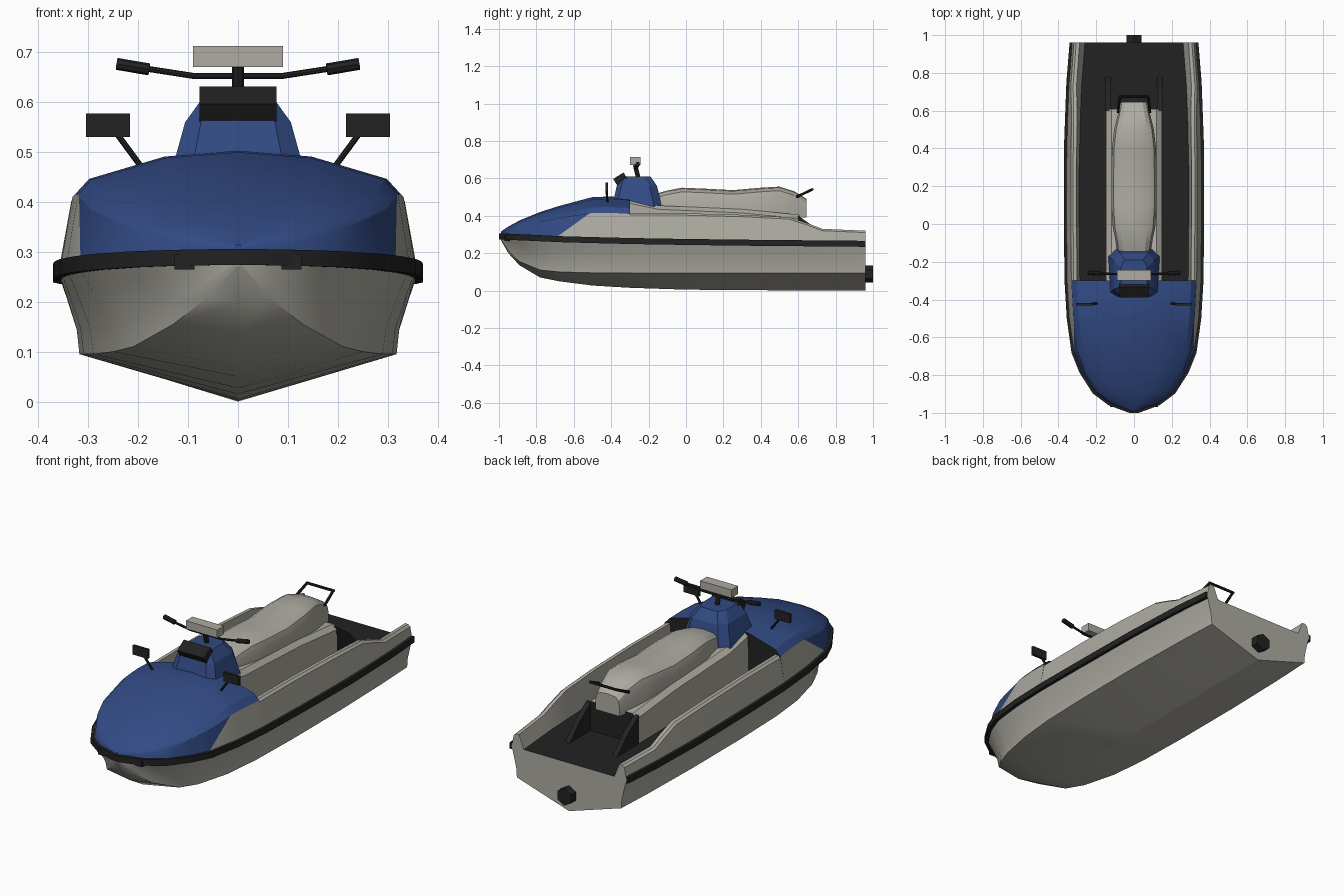
import bpy, bmesh, math
from mathutils import Vector

cube = bpy.data.objects.get("Cube")
if cube:
    bpy.data.objects.remove(cube, do_unlink=True)


def material(name, rgb):
    m = bpy.data.materials.new(name)
    m.use_nodes = True
    m.diffuse_color = (*rgb, 1)
    m.node_tree.nodes["Principled BSDF"].inputs["Base Color"].default_value = (*rgb, 1)
    return m


GREY = material("warm grey", (.42, .41, .36))
BLUE = material("deep blue", (.032, .07, .235))
DARK = material("black rubber", (.016, .016, .016))


def finish(name, bm, mats, rule=None, smooth=True):
    """Turn a bmesh into an object, choosing face materials by a rule."""
    bmesh.ops.recalc_face_normals(bm, faces=bm.faces)
    bm.normal_update()
    for f in bm.faces:
        f.material_index = rule(f) if rule else 0
    mesh = bpy.data.meshes.new(name)
    bm.to_mesh(mesh)
    bm.free()
    for m in mats:
        mesh.materials.append(m)
    ob = bpy.data.objects.new(name, mesh)
    bpy.context.collection.objects.link(ob)
    if smooth:
        bpy.ops.object.select_all(action='DESELECT')
        ob.select_set(True)
        bpy.context.view_layer.objects.active = ob
        bpy.ops.object.shade_smooth_by_angle(angle=math.radians(28))
    return ob


def skin(rings):
    """Bridge closed rings of points and cap both ends."""
    bm = bmesh.new()
    rows = [[bm.verts.new(p) for p in r] for r in rings]
    n = len(rows[0])
    for a, b in zip(rows, rows[1:]):
        for i in range(n):
            j = (i + 1) % n
            bm.faces.new((a[i], a[j], b[j], b[i]))
    bm.faces.new(rows[0])
    bm.faces.new(rows[-1])
    return bm


def mirrored(y, half):
    """Full section from the +x half, listed from side to centre line."""
    other = [(-x, z) for x, z in reversed(half) if x > 0]
    return [(x, y, z) for x, z in half + other]


def lerp(table, y):
    for a, b in zip(table, table[1:]):
        if y <= b[0]:
            t = (y - a[0]) / (b[0] - a[0])
            return [p + (q - p) * t for p, q in zip(a, b)][1:]
    return list(table[-1][1:])


def box(name, centre, size, mat, tilt=0):
    bm = bmesh.new()
    bmesh.ops.create_cube(bm, size=1)
    bmesh.ops.scale(bm, vec=size, verts=bm.verts)
    ob = finish(name, bm, [mat], smooth=False)
    ob.location = centre
    ob.rotation_euler.x = math.radians(tilt)


def rod(name, p, q, r, mat=DARK, sides=8):
    p, q = Vector(p), Vector(q)
    bm = bmesh.new()
    bmesh.ops.create_cone(bm, cap_ends=True, segments=sides, radius1=r,
                          radius2=r, depth=(q - p).length)
    ob = finish(name, bm, [mat])
    ob.location = (p + q) / 2
    ob.rotation_mode = 'QUATERNION'
    ob.rotation_quaternion = (q - p).to_track_quat('Z', 'Y')


# Hull stations: y, keel z, chine x, chine z, gunwale x, gunwale z
HULL = [(-.99, .27, .005, .275, .01, .29), (-.95, .2, .06, .21, .13, .288),
        (-.89, .135, .13, .155, .21, .285), (-.78, .07, .21, .11, .28, .28),
        (-.68, .05, .25, .1, .32, .275), (-.5, .027, .29, .095, .345, .27),
        (-.3, .015, .31, .095, .357, .265), (0, .005, .318, .095, .36, .26),
        (.4, .002, .318, .095, .36, .255), (.75, 0, .31, .095, .347, .252),
        (.96, 0, .3, .095, .33, .25)]

# Hull, with the flat deck in rubber
rings = []
for y, keel, cx, cz, gx, gz in HULL:
    side = [(cx + (gx - cx) * u, cz + (gz - cz) * v)
            for u, v in ((1, 1), (.6, .7), (.12, .3), (0, 0))]
    rings.append(mirrored(y, side + [(0, keel)]))
finish("hull", skin(rings), [GREY, DARK], lambda f: int(f.normal.z > .8))

# Rubber bumper swept around the gunwale
path = [Vector((s[4], s[0], s[5])) for s in reversed(HULL)]
path[-1].x = .02
path += [Vector((-p.x, p.y, p.z)) for p in reversed(path)]
rings = []
for i, p in enumerate(path):
    t = path[min(i + 1, len(path) - 1)] - path[max(i - 1, 0)]
    out = Vector((-t.y, t.x, 0)).normalized()
    rings.append([p + out * o + Vector((0, 0, h)) for o, h in
                  ((-.015, -.016), (.011, -.016), (.011, .016), (-.015, .016))])
finish("bumper", skin(rings), [DARK])

# Hood: blue shell with grey cheeks behind a slanted cut
TOP = [(-.99, .315), (-.95, .342), (-.89, .375), (-.78, .42), (-.68, .452),
       (-.5, .5), (-.4, .503), (-.3, .495)]
rings = []
for y, top in TOP:
    gx, gz = lerp(HULL, y)[3:]
    rings.append(mirrored(y, [(gx * u, gz + (top - gz) * v) for u, v in
                 ((1, 0), (.93, .63), (.85, .76), (.42, .95), (0, 1))]))
bm = skin(rings)
cut, slope = Vector((0, -.7, .28)), Vector((0, .13, -.18))
bmesh.ops.bisect_plane(bm, geom=bm.verts[:] + bm.edges[:] + bm.faces[:],
                       plane_co=cut, plane_no=slope)


def hood_colour(f):
    if f.normal.y > .9:
        return 2
    behind = (f.calc_center_median() - cut).dot(slope) > 0
    return int(behind and abs(f.normal.x) > .85)


finish("hood", bm, [BLUE, GREY, DARK], hood_colour)

# Side rails beside the footwells
RAIL = [(-.3, .413), (0, .413), (.3, .405), (.55, .392), (.65, .36), (.73, .33),
        (.96, .32)]
for s, label in ((1, "left"), (-1, "right")):
    rings = []
    for y, top in RAIL:
        gx, gz = lerp(HULL, y)[3:]
        tx = gx - (top - gz) * .17
        rings.append([(s * x, y, z) for x, z in
                      ((gx, gz), (tx, top - .01), (tx - .012, top),
                       (tx - .03, top), (gx - .07, gz))])
    finish(label + "_rail", skin(rings), [GREY])

# Seat pedestal with dark braces behind it
rings = [mirrored(y, [(.15, .25), (.147, z - .02), (.12, z), (0, z)]) for y, z in
         ((-.32, .49), (-.15, .455), (.3, .435), (.61, .405))]
finish("seat_pedestal", skin(rings), [GREY, DARK], lambda f: int(f.normal.y > .9))
for s, label in ((1, "left"), (-1, "right")):
    rings = [[(s * x, .6, .4), (s * x, .6, .25), (s * x, .78, .25), (s * x, .7, .33)]
             for x in (.122, .15)]
    finish(label + "_brace", skin(rings), [DARK], smooth=False)

# Saddle: y, half width, top z
SADDLE = [(-.17, .085, .515), (-.1, .095, .535), (-.02, .112, .55), (.1, .12, .545),
          (.25, .12, .537), (.4, .117, .55), (.5, .105, .556), (.58, .085, .53),
          (.645, .07, .49)]
rings = [mirrored(y, [(w, .39), (w, t - .055), (w * .9, t - .022),
                      (w * .65, t - .005), (0, t)]) for y, w, t in SADDLE]
finish("saddle", skin(rings), [GREY])

# Steering console and its display
rings = [[(-w, a, z), (-w * .7, a - .025, z), (w * .7, a - .025, z), (w, a, z),
          (w, b - .04, z), (w * .7, b, z), (-w * .7, b, z), (-w, b - .04, z)]
         for z, w, a, b in ((.44, .138, -.36, -.13), (.495, .124, -.36, -.14),
                            (.56, .106, -.345, -.155), (.61, .07, -.33, -.19))]
finish("console", skin(rings), [BLUE], smooth=False)
box("display", (0, -.348, .592), (.154, .065, .052), DARK, 32)

# Handlebar
rod("steering_stem", (0, -.255, .6), (0, -.272, .672), .012)
rod("handlebar_centre", (-.092, -.265, .653), (.092, -.265, .653), .006)
box("handlebar_pad", (0, -.272, .692), (.18, .055, .042), GREY)

for s, label in ((1, "left"), (-1, "right")):
    rod(label + "_handlebar", (s * .09, -.265, .653), (s * .2, -.262, .67), .006)
    rod(label + "_grip", (s * .178, -.262, .666), (s * .243, -.258, .677), .012)
    # Mirrors
    rod(label + "_mirror_arm", (s * .195, -.42, .472), (s * .245, -.425, .54), .006)
    box(label + "_mirror", (s * .261, -.424, .554), (.088, .014, .047), DARK)
    # Grab handle sides and bow tabs
    rod(label + "_grab_arm", (s * .085, .59, .5), (s * .075, .675, .541), .007)
    box(label + "_bow_tab", (s * .107, -.955, .28), (.04, .03, .03), DARK)
rod("grab_bar", (-.08, .675, .541), (.08, .675, .541), .007)

# Jet nozzle
rod("jet_nozzle", (0, .94, .088), (0, 1, .088), .045, DARK, 6)
